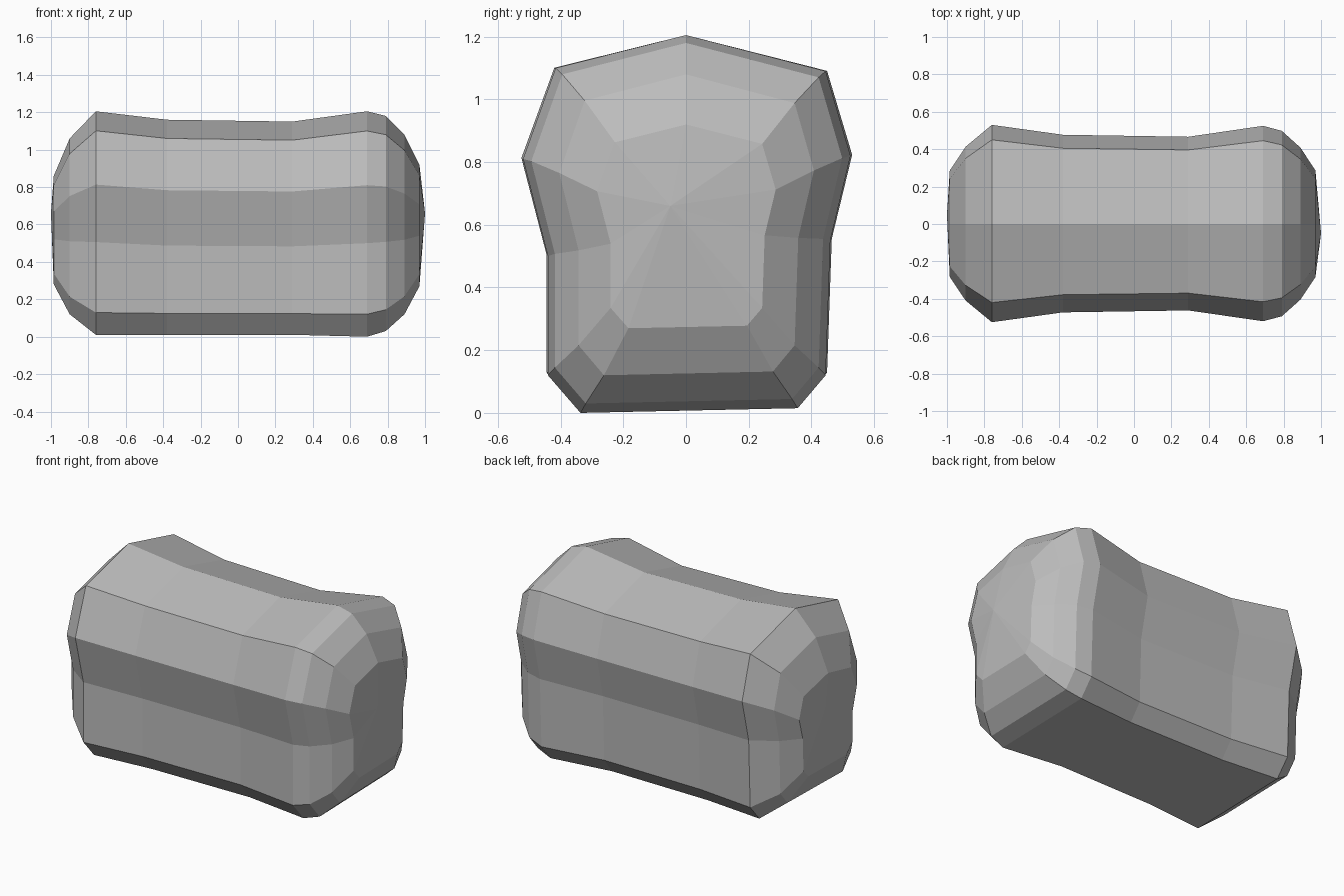
import bpy
import bmesh

cube = bpy.data.objects.get("Cube")
if cube:
    bpy.data.objects.remove(cube, do_unlink=True)

# One flat stone grey
stone = bpy.data.materials.new("stone_grey")
stone.use_nodes = True
grey = (0.5, 0.5, 0.5, 1)
stone.diffuse_color = grey
bsdf = stone.node_tree.nodes["Principled BSDF"]
bsdf.inputs["Base Color"].default_value = grey
bsdf.inputs["Roughness"].default_value = 0.9

# Cross-section at the fullest station: depth y and height z
section = [
    (-0.34, 0), (-0.445, 0.12), (-0.445, 0.5), (-0.525, 0.81), (-0.42, 1.1),
    (0, 1.205),
    (0.45, 1.09), (0.53, 0.82), (0.465, 0.55), (0.45, 0.12), (0.36, 0.015),
]
full_height = 1.205

# Stations along the length: x, depth factor, lowest z, highest z
stations = [
    (-0.985, 0.54, 0.28, 0.86),
    (-0.9, 0.78, 0.12, 1.06),
    (-0.76, 1, 0.01, 1.205),
    (-0.38, 0.9, 0.01, 1.16),
    (0.29, 0.88, 0.01, 1.15),
    (0.69, 0.99, 0, 1.205),
    (0.79, 0.94, 0.03, 1.18),
    (0.89, 0.77, 0.12, 1.08),
    (0.97, 0.54, 0.27, 0.92),
]


def add_ring(bm, x, depth, low, high):
    scale = (high - low) / full_height
    return [bm.verts.new((x, y * depth, low + z * scale)) for y, z in section]


def bridge(bm, first, second):
    count = len(first)
    for i in range(count):
        j = (i + 1) % count
        bm.faces.new((first[i], first[j], second[j], second[i]))


def close_end(bm, ring, tip):
    # Shallow fan that rounds off an end
    centre = bm.verts.new(tip)
    for a, b in zip(ring, ring[1:] + ring[:1]):
        bm.faces.new((a, b, centre))


# Stone body, lofted from end to end
bm = bmesh.new()
rings = [add_ring(bm, *station) for station in stations]
for first, second in zip(rings, rings[1:]):
    bridge(bm, first, second)
close_end(bm, rings[0], (-1, 0.05, 0.66))
close_end(bm, rings[-1], (1, -0.05, 0.66))
bmesh.ops.recalc_face_normals(bm, faces=bm.faces[:])

mesh = bpy.data.meshes.new("stone_block")
bm.to_mesh(mesh)
bm.free()
mesh.materials.append(stone)
body = bpy.data.objects.new("stone_block", mesh)
bpy.context.collection.objects.link(body)
